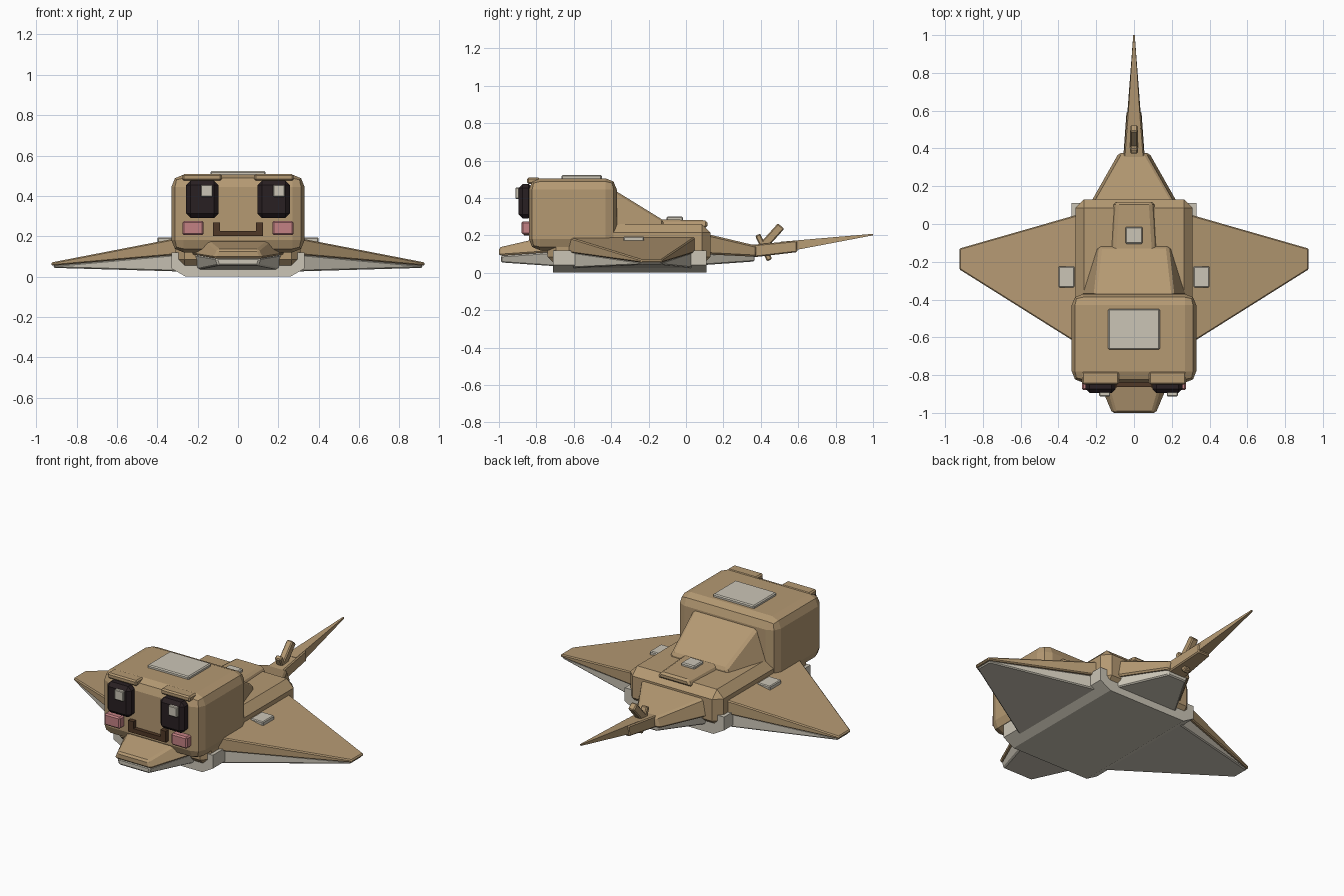
import bpy
import math
from mathutils import Matrix, Vector

if "Cube" in bpy.data.objects:
    bpy.data.objects.remove(bpy.data.objects["Cube"])


def material(name, rgb):
    m = bpy.data.materials.new(name)
    m.use_nodes = True
    m.diffuse_color = (*rgb, 1)
    bsdf = m.node_tree.nodes["Principled BSDF"]
    bsdf.inputs["Base Color"].default_value = (*rgb, 1)
    bsdf.inputs["Roughness"].default_value = 0.8
    return m


TAN = material("sandy tan", (0.46, 0.32, 0.17))
CREAM = material("pale belly", (0.6, 0.56, 0.47))
DARK = material("eye black", (0.022, 0.014, 0.016))
PINK = material("cheek pink", (0.55, 0.22, 0.23))
BROWN = material("mouth brown", (0.08, 0.04, 0.02))


def finish(name, verts, faces, mat, bevel=0, segments=1):
    mesh = bpy.data.meshes.new(name)
    mesh.from_pydata(verts, [], faces)
    mesh.materials.append(mat)
    ob = bpy.data.objects.new(name, mesh)
    bpy.context.collection.objects.link(ob)
    if bevel:
        mod = ob.modifiers.new("Bevel", "BEVEL")
        mod.width = bevel
        mod.segments = segments
    return ob


def hexa(name, ring_a, ring_b, mat, bevel=0, segments=1):
    """Solid between two four-point rings."""
    faces = [(3, 2, 1, 0), (4, 5, 6, 7)]
    faces += [(i, (i + 1) % 4, 4 + (i + 1) % 4, 4 + i) for i in range(4)]
    ob = finish(name, ring_a + ring_b, faces, mat, bevel, segments)
    import_normals(ob)
    return ob


def import_normals(ob):
    """Turn all faces outward from the solid's centre."""
    mesh = ob.data
    centre = sum((v.co for v in mesh.vertices), Vector()) / len(mesh.vertices)
    for p in mesh.polygons:
        if p.normal.dot(p.center - centre) < 0:
            p.flip()


def box(name, x, y, z, mat, bevel=0, segments=1):
    def ring(yy):
        return [(x[0], yy, z[0]), (x[1], yy, z[0]), (x[1], yy, z[1]), (x[0], yy, z[1])]
    return hexa(name, ring(y[0]), ring(y[1]), mat, bevel, segments)


def taper(name, front, back, mat, bevel=0):
    """Symmetric solid along y; ends are (y, half base, half top, z0, z1)."""
    def ring(s):
        y, b, t, z0, z1 = s
        return [(-b, y, z0), (b, y, z0), (t, y, z1), (-t, y, z1)]
    return hexa(name, ring(front), ring(back), mat, bevel)


# Body, head and back
box("body", (-0.31, 0.31), (-0.74, 0.13), (0.04, 0.26), TAN, 0.045)
box("head", (-0.33, 0.33), (-0.84, -0.37), (0.12, 0.505), TAN, 0.06, 2)
taper("neck_slope", (-0.38, 0.28, 0.21, 0.24, 0.44),
      (-0.12, 0.2, 0.18, 0.24, 0.28), TAN, 0.012)
taper("back_ridge", (-0.2, 0.13, 0.11, 0.24, 0.287),
      (0.115, 0.115, 0.09, 0.24, 0.28), TAN, 0.012)

# Belly slab with chamfered lower sides
profile = [(-0.33, 0.12), (-0.33, 0.04), (-0.26, 0), (0.26, 0), (0.33, 0.04), (0.33, 0.12)]
n = len(profile)
belly = finish("belly", [(x, y, z) for y in (-0.71, 0.11) for x, z in profile],
               [tuple(range(n)), tuple(range(n, 2 * n))]
               + [(i, (i + 1) % n, n + (i + 1) % n, n + i) for i in range(n)], CREAM)
import_normals(belly)

# Snout with pale underside
taper("snout", (-1.0, 0.12, 0.1, 0.09, 0.135), (-0.72, 0.24, 0.18, 0.11, 0.2), TAN, 0.01)
taper("snout_underside", (-0.99, 0.1, 0.11, 0.055, 0.092),
      (-0.7, 0.2, 0.23, 0.035, 0.112), CREAM, 0.008)


# Fins
def fin(name, side, root_y, tip_y, root_z, tip_z, tip_x, mat):
    def ring(x, ys, zs):
        return [(side * x, ys[0], zs[0]), (side * x, ys[1], zs[0]),
                (side * x, ys[1], zs[1]), (side * x, ys[0], zs[1])]
    hexa(name, ring(0.28, root_y, root_z), ring(tip_x, tip_y, tip_z), mat, 0.006)


for side, label in ((1, "left"), (-1, "right")):
    fin(label + "_fin", side, (-0.645, 0.055), (-0.24, -0.13),
        (0.11, 0.195), (0.053, 0.07), 0.925, TAN)
    fin(label + "_fin_underside", side, (-0.625, 0.04), (-0.235, -0.135),
        (0.025, 0.112), (0.043, 0.055), 0.915, CREAM)
    spot_x = sorted((side * 0.315, side * 0.4))
    box(label + "_fin_spot", spot_x, (-0.335, -0.225), (0.165, 0.194), CREAM, 0.005)

    # Face details on each side
    def span(a, b):
        return sorted((side * a, side * b))
    box(label + "_eye", span(0.097, 0.257), (-0.895, -0.82), (0.29, 0.475), DARK, 0.022)
    shine = 0.203 if side > 0 else -0.155
    box(label + "_eye_shine", (shine - 0.029, shine + 0.029), (-0.912, -0.88),
        (0.395, 0.455), CREAM, 0.004)
    box(label + "_cheek", span(0.17, 0.275), (-0.88, -0.82), (0.205, 0.275), PINK, 0.008)
    box(label + "_brow", span(0.08, 0.275), (-0.85, -0.78), (0.475, 0.508), TAN, 0.008)
    box(label + "_mouth_corner", span(0.09, 0.125), (-0.865, -0.82), (0.2, 0.268), BROWN)
box("mouth", (-0.125, 0.125), (-0.864, -0.82), (0.2, 0.226), BROWN)

# Spots on the head and back
box("head_spot", (-0.137, 0.137), (-0.665, -0.45), (0.495, 0.522), CREAM, 0.006)
box("back_spot", (-0.045, 0.045), (-0.105, -0.015), (0.27, 0.3), CREAM, 0.006)

# Tail
taper("tail_base", (0.08, 0.25, 0.23, 0.1, 0.215), (0.375, 0.085, 0.06, 0.085, 0.145), TAN, 0.01)
taper("tail_base_underside", (0.08, 0.22, 0.23, 0.04, 0.105),
      (0.365, 0.06, 0.07, 0.06, 0.092), CREAM, 0.006)
taper("tail", (0.34, 0.058, 0.055, 0.08, 0.148), (0.595, 0.04, 0.036, 0.11, 0.172), TAN, 0.006)
taper("tail_tip", (0.5, 0.042, 0.036, 0.105, 0.165), (1.0, 0.004, 0.004, 0.2, 0.208), TAN)


# Tail barbs
def barb(name, y, z, length, thick, angle):
    ob = box(name, (-0.02, 0.02), (-length / 2, length / 2), (-thick / 2, thick / 2), TAN, 0.006)
    ob.matrix_world = Matrix.Translation((0, y, z)) @ Matrix.Rotation(math.radians(angle), 4, "X")


barb("upper_barb", 0.455, 0.19, 0.16, 0.045, 48)
barb("cross_barb", 0.415, 0.135, 0.15, 0.03, -65)
